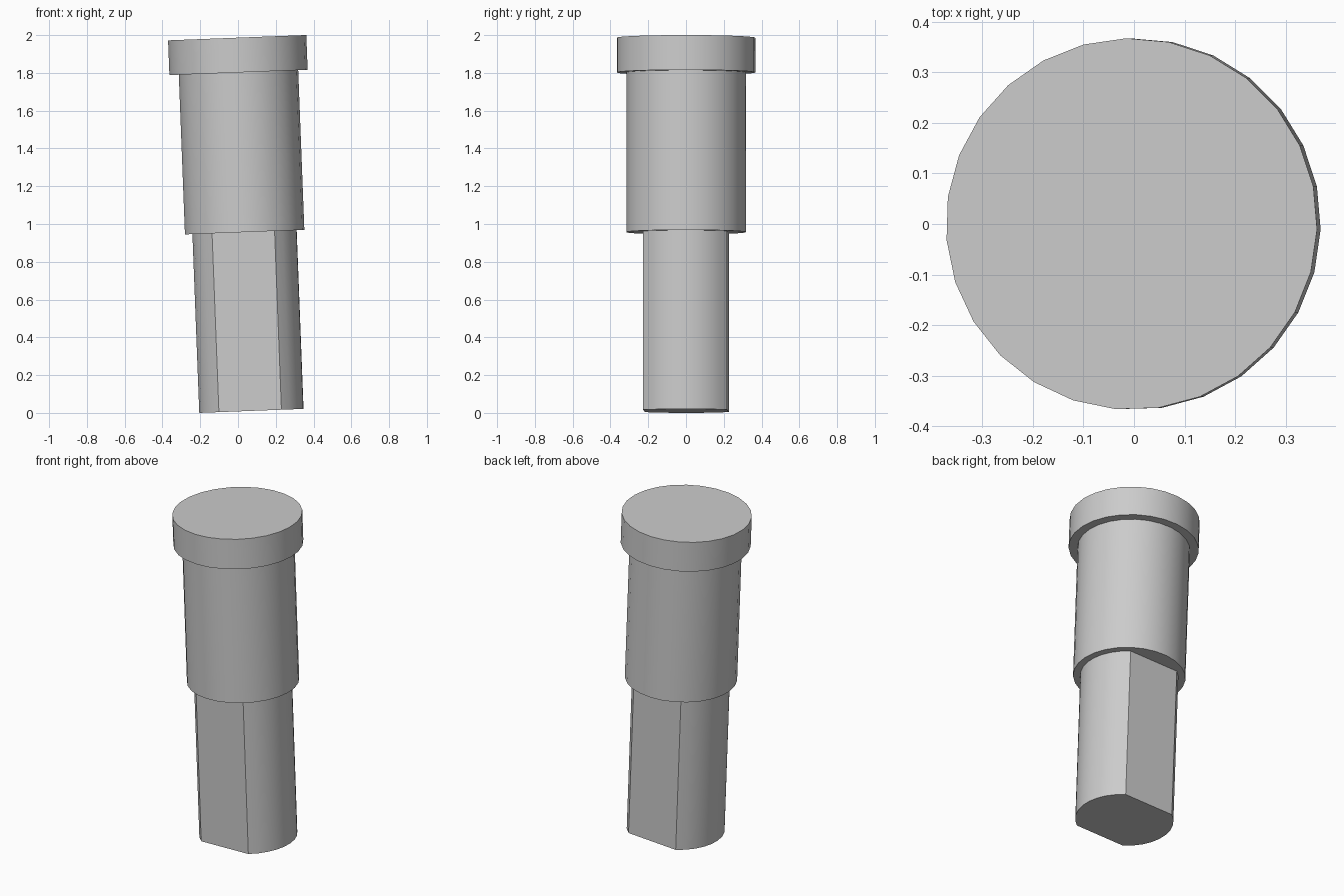
import bpy
import bmesh
import math
from mathutils import Matrix

cube = bpy.data.objects.get("Cube")
if cube:
    bpy.data.objects.remove(cube, do_unlink=True)

# Single plain grey metal
steel = bpy.data.materials.new("grey steel")
steel.use_nodes = True
GREY = (0.6, 0.6, 0.6, 1)
steel.diffuse_color = GREY
steel.node_tree.nodes["Principled BSDF"].inputs["Base Color"].default_value = GREY

# The whole pin leans slightly toward -x and is turned a little on its axis
POSE = (Matrix.Translation((0.071, 0, 0.0107))
        @ Matrix.Rotation(math.radians(-2.2), 4, 'Y')
        @ Matrix.Rotation(math.radians(-1.7), 4, 'Z'))


def circle(radius, sides=27):
    return [(radius * math.cos(math.tau * i / sides),
             radius * math.sin(math.tau * i / sides)) for i in range(sides)]


def two_flat_circle(radius, half_width, steps=9):
    """Circle cut by two parallel flats facing -y and +y."""
    limit = math.asin(half_width / radius)
    angles = [limit * (2 * i / steps - 1) for i in range(steps + 1)]
    return [(radius * math.cos(a + turn), radius * math.sin(a + turn))
            for turn in (0, math.pi) for a in angles]


def prism(name, outline, bottom, top):
    bm = bmesh.new()
    face = bm.faces.new([bm.verts.new((x, y, bottom)) for x, y in outline])
    grown = bmesh.ops.extrude_face_region(bm, geom=[face], use_keep_orig=True)
    moved = [v for v in grown["geom"] if isinstance(v, bmesh.types.BMVert)]
    bmesh.ops.translate(bm, verts=moved, vec=(0, 0, top - bottom))
    bmesh.ops.recalc_face_normals(bm, faces=bm.faces)
    mesh = bpy.data.meshes.new(name)
    bm.to_mesh(mesh)
    bm.free()
    mesh.materials.append(steel)
    obj = bpy.data.objects.new(name, mesh)
    bpy.context.collection.objects.link(obj)
    obj.matrix_world = POSE
    bpy.ops.object.select_all(action='DESELECT')
    obj.select_set(True)
    bpy.context.view_layer.objects.active = obj
    bpy.ops.object.shade_smooth_by_angle(angle=math.radians(40))
    return obj


# Flat-sided shank, round body and wider head
prism("shank", two_flat_circle(0.277, 0.222), 0, 0.947)
prism("body", circle(0.317), 0.947, 1.793)
prism("head", circle(0.367), 1.793, 1.977)
